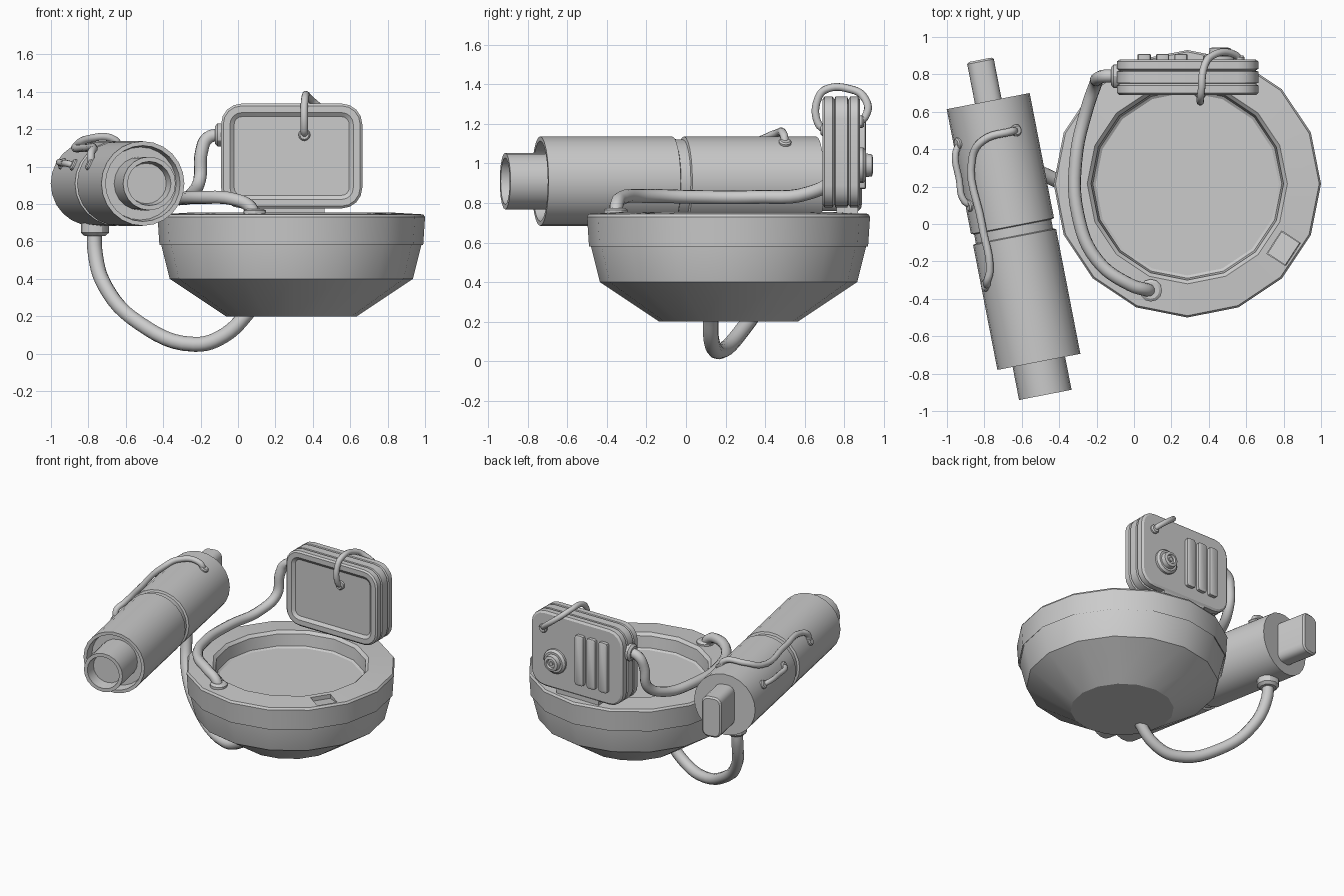
import bpy, bmesh, math
from mathutils import Matrix, Vector

if "Cube" in bpy.data.objects:
    bpy.data.objects.remove(bpy.data.objects["Cube"])

UP = Matrix.Rotation(math.radians(90), 4, 'X')       # local z -> -y, local y -> z


def finish(name, bm, mat, angle=30):
    bmesh.ops.recalc_face_normals(bm, faces=bm.faces)
    bm.transform(mat)
    me = bpy.data.meshes.new(name)
    bm.to_mesh(me)
    bm.free()
    me.shade_smooth()
    me.set_sharp_from_angle(angle=math.radians(angle))
    ob = bpy.data.objects.new(name, me)
    bpy.context.collection.objects.link(ob)
    return ob


def loft(name, loops, mat):
    """Skin a list of equal-length point loops and cap both ends."""
    bm = bmesh.new()
    rows = [[bm.verts.new(p) for p in loop] for loop in loops]
    n = len(rows[0])
    for a, b in zip(rows, rows[1:]):
        for i in range(n):
            bm.faces.new((a[i], a[(i + 1) % n], b[(i + 1) % n], b[i]))
    bm.faces.new(rows[0])
    bm.faces.new(rows[-1])
    return finish(name, bm, mat)


def lathe(name, profile, n, mat=Matrix()):
    """Turn an (r, z) profile around local z."""
    ang = [2 * math.pi * i / n for i in range(n)]
    return loft(name, [[(r * math.cos(a), r * math.sin(a), z) for a in ang]
                       for r, z in profile], mat)


def rounded(name, w, h, rad, sections, mat, seg=4):
    """Rounded-rectangle prism; sections are (depth, inset)."""
    loops = []
    for z, ins in sections:
        r = max(rad - ins, 0.015)
        loop = []
        for q, (sx, sy) in enumerate(((1, 1), (-1, 1), (-1, -1), (1, -1))):
            for k in range(seg + 1):
                a = math.pi / 2 * (q + k / seg)
                loop.append((sx * (w / 2 - ins - r) + r * math.cos(a),
                             sy * (h / 2 - ins - r) + r * math.sin(a), z))
        loops.append(loop)
    return loft(name, loops, mat)


def box(name, size, mat):
    bm = bmesh.new()
    bmesh.ops.create_cube(bm, size=1)
    bmesh.ops.scale(bm, vec=size, verts=bm.verts)
    return finish(name, bm, mat)


def tube(name, pts, r):
    cu = bpy.data.curves.new(name, 'CURVE')
    cu.dimensions = '3D'
    cu.bevel_depth, cu.bevel_resolution = r, 3
    cu.resolution_u = 6
    cu.use_fill_caps = True
    sp = cu.splines.new('BEZIER')
    sp.bezier_points.add(len(pts) - 1)
    for b, p in zip(sp.bezier_points, pts):
        b.co = p
        b.handle_left_type = b.handle_right_type = 'AUTO'
    ob = bpy.data.objects.new(name, cu)
    bpy.context.collection.objects.link(ob)


def collar(name, pos, axis, r, h):
    """Chamfered ring where a cable enters a surface."""
    rot = Vector(axis).to_track_quat('Z', 'Y').to_matrix().to_4x4()
    lathe(name, [(r, -h), (r, h * .5), (r * .75, h)], 12, Matrix.Translation(pos) @ rot)


# Bowl with rim, recessed floor and a small window cut into the rim
CX, CY = 0.285, 0.215
bowl = lathe('bowl', [(.35, .2), (.65, .4), (.695, .58), (.695, .59), (.705, .58), (.715, .73),
                      (.705, .745), (.535, .755), (.515, .735), (.505, .65), (.49, .64)],
             16, Matrix.Translation((CX, CY, 0)))
window = Matrix.Translation((.80, -.13, .75)) @ Matrix.Rotation(math.radians(-33), 4, 'Z')
cutter = box('window_cutter', (.12, .145, .07), window)
cutter.hide_render = True
cutter.hide_viewport = True
mod = bowl.modifiers.new('window', 'BOOLEAN')
mod.operation, mod.object, mod.solver = 'DIFFERENCE', cutter, 'EXACT'
box('window_plate', (.115, .14, .01),
    window @ Matrix.Translation((0, 0, -.022)) @ Matrix.Rotation(math.radians(-9), 4, 'Y'))

# Standing screen panel
panel = Matrix.Translation((.287, .785, 1.057)) @ UP
rounded('screen_panel', .755, .56, .11,
        [(.078, .078), (.078, .07), (.095, .048), (.095, .012), (.085, 0), (.045, 0),
         (.035, .014), (.03, 0), (-.03, 0), (-.035, .014), (-.045, 0), (-.085, 0), (-.095, .015)],
        panel)
box('panel_foot', (.35, .11, .06), Matrix.Translation((.287, .815, .765)))
for i in range(3):
    rounded(f'panel_bar_{i + 1}', .07, .37, .015, [(0, 0), (.035, 0), (.04, .008)],
            Matrix.Translation((.055 + i * .098, .87, 1.055)) @ UP @ Matrix.Rotation(math.pi, 4, 'Y'), 2)
lathe('panel_knob', [(.09, 0), (.09, .025), (.075, .04), (.06, .04), (.055, .07), (.035, .075),
                     (.03, .06), (.015, .06), (.015, .07)], 16,
      Matrix.Translation((.46, .87, .99)) @ UP @ Matrix.Rotation(math.pi, 4, 'Y'))

# Wire looping over the panel
tube('panel_wire', [(.355, .70, 1.17), (.355, .668, 1.20), (.355, .668, 1.33), (.36, .71, 1.375),
                    (.375, .84, 1.372), (.41, .895, 1.34), (.54, .905, 1.235), (.565, .87, 1.21)], .02)
collar('panel_wire_collar_front', (.355, .70, 1.17), (0, -1, 0), .032, .02)
collar('panel_wire_collar_back', (.56, .88, 1.21), (0, 1, 0), .032, .02)

# Hose from panel side to bowl rim
tube('panel_hose', [(-.08, .79, 1.17), (-.16, .79, 1.155), (-.195, .775, 1.08), (-.205, .75, .93),
                    (-.25, .62, .85), (-.31, .35, .83), (-.30, .05, .83), (-.20, -.19, .835),
                    (-.02, -.325, .825), (.06, -.35, .79), (.09, -.355, .74)], .035)
collar('hose_collar_panel', (-.095, .79, 1.17), (-1, 0, 0), .062, .028)
collar('hose_collar_rim', (.09, -.355, .755), (0, 0, 1), .06, .02)

# Barrel: local z runs to the front, local x to the right, local y up
barrel = Matrix.Translation((-.644, -.04, .91)) @ Matrix.Rotation(math.radians(11), 4, 'Z') @ UP
lathe('barrel_body', [(.226, -.71), (.226, -.03), (.21, -.025), (.21, .025), (.226, .03), (.226, .71),
                      (.203, .71), (.195, .64)], 24, barrel)
lathe('lens_tube', [(.143, .6), (.143, .89), (.118, .89), (.108, .81)], 20, barrel)
rounded('barrel_rear_block', .145, .30, .05, [(-.7, 0), (-.925, 0), (-.935, .012)], barrel)


# Wires lying on the barrel, given as (side offset, along, height above skin)
def barrel_wire(name, pts, r):
    def at(s, t, lift):
        a = math.asin(s / .226)
        q = .226 + lift
        return barrel @ Vector((q * math.sin(a), q * math.cos(a), t))
    tube(name, [at(*p) for p in pts], r)
    for k, (s, t, _) in enumerate((pts[0], pts[-1])):
        p = at(s, t, 0)
        collar(f'{name}_collar_{k + 1}', p, p - barrel @ Vector((0, 0, t)), .032, .014)


barrel_wire('barrel_wire_long', [(.116, -.528, -.01), (.08, -.527, .022), (-.06, -.51, .02),
                                 (-.13, -.43, .02), (-.145, -.07, .022), (-.15, .18, .022),
                                 (-.175, .24, .022), (-.202, .255, -.01)], .021)
barrel_wire('barrel_wire_short', [(-.2, -.518, -.01), (-.202, -.47, .025), (-.205, -.33, .03),
                                  (-.205, -.21, .025), (-.203, -.18, -.01)], .018)

# Hose hanging from the barrel into the bowl base
tube('lower_hose', [(-.765, .5, .7), (-.765, .485, .55), (-.71, .41, .36), (-.53, .29, .165),
                    (-.23, .165, .05), (-.07, .13, .10), (.08, .125, .25)], .04)
collar('lower_hose_collar', (-.765, .5, .665), (0, 0, -1), .075, .035)
